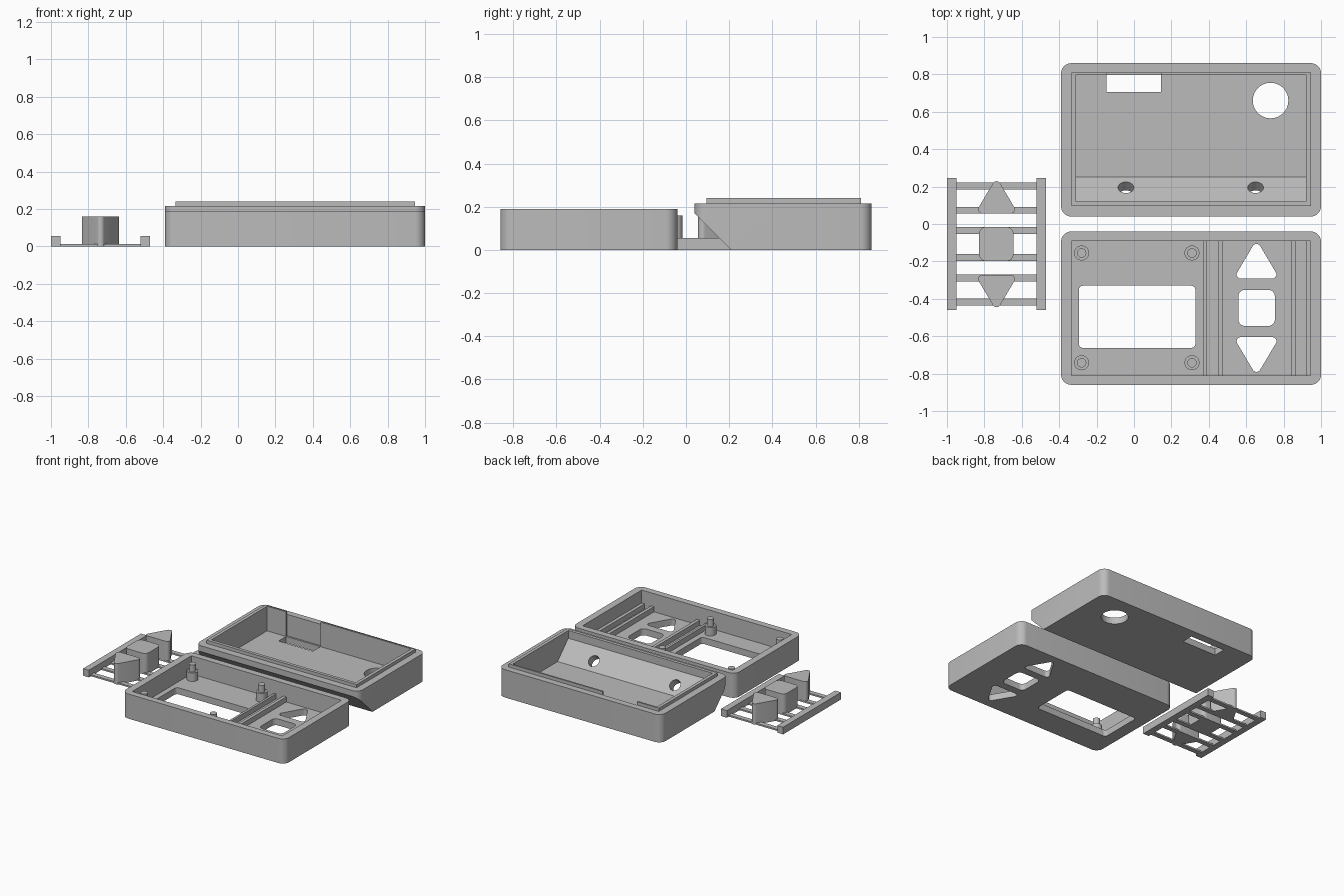
import bpy, bmesh, math
from mathutils import Vector, Matrix

if "Cube" in bpy.data.objects:
    bpy.data.objects.remove(bpy.data.objects["Cube"])

GREY = bpy.data.materials.new("plain_grey")
GREY.diffuse_color = (0.5, 0.5, 0.5, 1)
GREY.use_nodes = True
GREY.node_tree.nodes["Principled BSDF"].inputs["Base Color"].default_value = GREY.diffuse_color


def finish(name, bm):
    bmesh.ops.recalc_face_normals(bm, faces=bm.faces)
    me = bpy.data.meshes.new(name)
    bm.to_mesh(me)
    bm.free()
    ob = bpy.data.objects.new(name, me)
    bpy.context.collection.objects.link(ob)
    me.materials.append(GREY)
    return ob


def rounded(points, r, seg=8):
    """Round every corner of a convex outline with radius r."""
    out = []
    n = len(points)
    for i in range(n):
        p = Vector(points[i])
        a = (Vector(points[i - 1]) - p).normalized()
        b = (Vector(points[(i + 1) % n]) - p).normalized()
        half = a.angle(b) / 2
        centre = p + (a + b).normalized() * (r / math.sin(half))
        s = p + a * (r / math.tan(half)) - centre
        e = p + b * (r / math.tan(half)) - centre
        a0 = math.atan2(s.y, s.x)
        d = math.atan2(e.y, e.x) - a0
        d = (d + math.pi) % (2 * math.pi) - math.pi
        for k in range(seg + 1):
            t = a0 + d * k / seg
            out.append((centre.x + r * math.cos(t), centre.y + r * math.sin(t)))
    return out


def prism(name, points, lo, hi, axis="z"):
    """Extrude an outline: (x, y) along z, or (y, z) along x."""
    bm = bmesh.new()
    place = (lambda p, h: (p[0], p[1], h)) if axis == "z" else (lambda p, h: (h, p[0], p[1]))
    low = [bm.verts.new(place(p, lo)) for p in points]
    top = [bm.verts.new(place(p, hi)) for p in points]
    bm.faces.new(low)
    bm.faces.new(top)
    n = len(points)
    for i in range(n):
        j = (i + 1) % n
        bm.faces.new((low[i], low[j], top[j], top[i]))
    return finish(name, bm)


def rect(x0, x1, y0, y1):
    return [(x0, y0), (x1, y0), (x1, y1), (x0, y1)]


def box(name, x0, x1, y0, y1, z0, z1):
    return prism(name, rect(x0, x1, y0, y1), z0, z1)


def triangle(cx, base, tip, half):
    return [(cx - half, base), (cx + half, base), (cx, tip)]


def rod(name, x, y, r, z0, z1, seg=32):
    pts = [(x + r * math.cos(2 * math.pi * k / seg), y + r * math.sin(2 * math.pi * k / seg))
           for k in range(seg)]
    return prism(name, pts, z0, z1)


def combine(ob, tools, op):
    for t in tools:
        m = ob.modifiers.new("cut", "BOOLEAN")
        m.operation, m.solver, m.object = op, "EXACT", t
        bpy.context.view_layer.update()
        dg = bpy.context.evaluated_depsgraph_get()
        me = bpy.data.meshes.new_from_object(ob.evaluated_get(dg))
        ob.modifiers.clear()
        ob.data = me
        bpy.data.objects.remove(t)


def smooth(ob):
    bpy.ops.object.select_all(action="DESELECT")
    ob.select_set(True)
    bpy.context.view_layer.objects.active = ob
    bpy.ops.object.shade_smooth_by_angle(angle=math.radians(30))


FLOOR = 0.05

# Front case: open tray with window and button openings
front = prism("front_case", rounded(rect(-0.39, 1.0, -0.86, -0.04), 0.055), 0, 0.19)
combine(front, [
    box("cavity", -0.335, 0.945, -0.81, -0.09, FLOOR, 0.3),
    prism("window", rounded(rect(-0.295, 0.328, -0.662, -0.33), 0.022), -0.1, 0.1),
    prism("up_opening", rounded(triangle(0.655, -0.292, -0.085, 0.123), 0.022), -0.1, 0.1),
    prism("middle_opening", rounded(rect(0.558, 0.753, -0.545, -0.352), 0.035), -0.1, 0.1),
    prism("down_opening", rounded(triangle(0.655, -0.605, -0.812, 0.123), 0.022), -0.1, 0.1),
], "DIFFERENCE")
smooth(front)

# Guide ribs that hold the button carrier rails
for i, (x0, x1) in enumerate([(0.37, 0.388), (0.45, 0.475), (0.84, 0.865), (0.92, 0.945)]):
    box(f"guide_rib_{i}", x0, x1, -0.81, -0.09, FLOOR - 0.005, 0.09)

# Stepped circuit board posts
for x in (-0.28, 0.31):
    for y in (-0.155, -0.742):
        smooth(rod("post_base", x, y, 0.04, FLOOR - 0.005, 0.115))
        smooth(rod("post_peg", x, y, 0.025, 0.11, 0.17))

# Back case: lipped tray with one slanted side
back = prism("back_case", rounded(rect(-0.39, 1.0, 0.04, 0.86), 0.055), 0, 0.215)
combine(back, [box("lip", -0.335, 0.945, 0.095, 0.81, 0.15, 0.24)], "UNION")
hole_cutters = []
for x in (-0.043, 0.65):
    bm = bmesh.new()
    bmesh.ops.create_cone(bm, cap_ends=True, segments=32, radius1=0.042, radius2=0.042, depth=0.3,
                          matrix=Matrix.Translation((x, 0.195, 0.105))
                          @ Matrix.Rotation(math.radians(-45), 4, "X"))
    hole_cutters.append(finish("screw_hole", bm))
combine(back, [
    prism("cavity", [(0.25, FLOOR), (0.797, FLOOR), (0.797, 0.4), (0.12, 0.4), (0.12, 0.18)],
          -0.31, 0.92, "x"),
    prism("slant", [(0.31, -0.1), (-0.1, -0.1), (-0.1, 0.31)], -0.6, 1.2, "x"),
    box("lip_gap", -0.148, 0.145, 0.75, 0.811, FLOOR, 0.4),
    box("cable_slot", -0.148, 0.145, 0.705, 0.797, -0.1, 0.1),
    rod("round_opening", 0.73, 0.66, 0.095, -0.1, 0.1, 48),
] + hole_cutters, "DIFFERENCE")
smooth(back)

# Button carrier: two rails joined by thin cross bars
for x0 in (-1.0, -0.52):
    box("carrier_rail", x0, x0 + 0.05, -0.46, 0.245, 0, 0.055)
for y0 in (0.185, 0.055, -0.053, -0.197, -0.308, -0.436):
    box("carrier_bar", -0.955, -0.515, y0, y0 + 0.037, 0, 0.012)

# Buttons
smooth(prism("up_button", rounded(triangle(-0.735, 0.056, 0.25, 0.115), 0.022), 0, 0.16))
smooth(prism("middle_button", rounded(rect(-0.828, -0.645, -0.198, -0.016), 0.035), 0, 0.16))
smooth(prism("down_button", rounded(triangle(-0.735, -0.272, -0.466, 0.115), 0.022), 0, 0.16))
